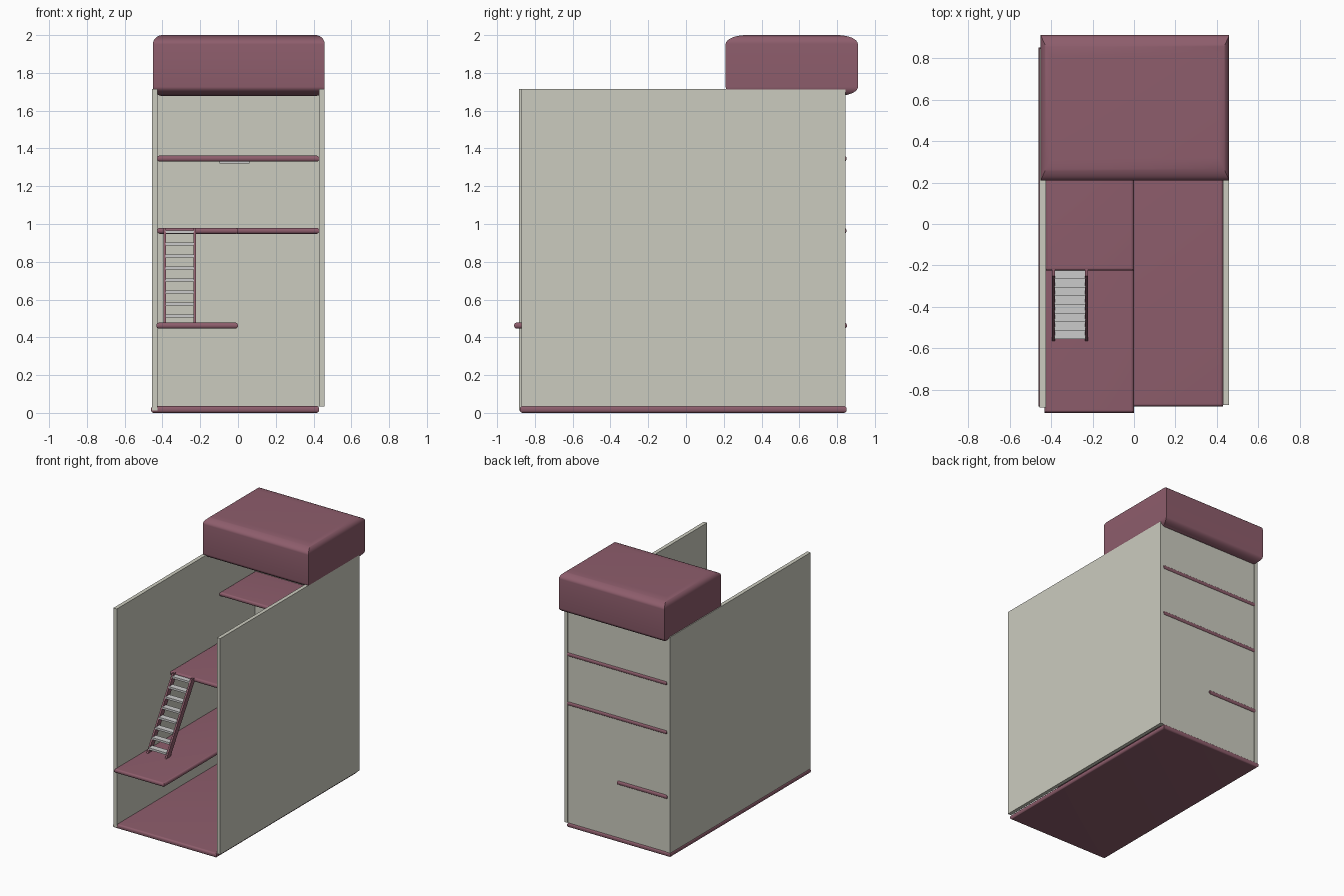
import bpy, bmesh, math

if "Cube" in bpy.data.objects:
    bpy.data.objects.remove(bpy.data.objects["Cube"])

maroon = bpy.data.materials.new("maroon")
maroon.diffuse_color = (0.27, 0.11, 0.15, 1)
maroon.use_nodes = True
maroon.node_tree.nodes["Principled BSDF"].inputs["Base Color"].default_value = maroon.diffuse_color
cream = bpy.data.materials.new("cream")
cream.diffuse_color = (0.60, 0.60, 0.52, 1)
cream.use_nodes = True
cream.node_tree.nodes["Principled BSDF"].inputs["Base Color"].default_value = cream.diffuse_color


def finish(bm, name, mat):
    bmesh.ops.recalc_face_normals(bm, faces=bm.faces[:])
    me = bpy.data.meshes.new(name)
    bm.to_mesh(me)
    bm.free()
    ob = bpy.data.objects.new(name, me)
    bpy.context.collection.objects.link(ob)
    if mat:
        me.materials.append(mat)
    return ob


def loft(bm, rings):
    """Skin a stack of equal-length point rings and cap both ends."""
    vs = [[bm.verts.new(p) for p in r] for r in rings]
    n = len(vs[0])
    for a, b in zip(vs, vs[1:]):
        for i in range(n):
            bm.faces.new((a[i], a[(i + 1) % n], b[(i + 1) % n], b[i]))
    bm.faces.new(vs[0])
    bm.faces.new(vs[-1])


def rect(x0, x1, y0, y1, z):
    return [(x0, y0, z), (x1, y0, z), (x1, y1, z), (x0, y1, z)]


def box(name, x, y, z, mat):
    bm = bmesh.new()
    loft(bm, [rect(*x, *y, z[0]), rect(*x, *y, z[1])])
    return finish(bm, name, mat)


def rounded_slab(name, x, y, z, rx=0.015, ry=0.015, rz=0.015, steps=8):
    """Slab with rounded top and bottom rims and mitred corners."""
    bm = bmesh.new()
    rings = []
    for end, sign in ((z[0], 1), (z[1], -1)):
        for k in range(steps + 1):
            t = k / steps if sign > 0 else 1 - k / steps
            a = t * math.pi / 2
            ix, iy = rx * (1 - math.sin(a)), ry * (1 - math.sin(a))
            rings.append(rect(x[0] + ix, x[1] - ix, y[0] + iy, y[1] - iy,
                              end + sign * rz * (1 - math.cos(a))))
    loft(bm, rings)
    ob = finish(bm, name, maroon)
    bpy.context.view_layer.objects.active = ob
    ob.select_set(True)
    bpy.ops.object.shade_smooth_by_angle(angle=math.radians(35))
    ob.select_set(False)
    return ob


# Walls
box("left_wall", (-0.455, -0.425), (-0.885, 0.845), (0.012, 1.715), cream)
box("right_wall", (0.428, 0.457), (-0.872, 0.845), (0.033, 1.715), cream)
box("back_wall", (-0.425, 0.428), (0.815, 0.843), (0.033, 1.70), cream)

# Floors
rounded_slab("ground_floor", (-0.46, 0.43), (-0.88, 0.85), (0.0, 0.036))
rounded_slab("first_level", (-0.432, 0.0), (-0.91, 0.852), (0.446, 0.478))
rounded_slab("second_level_left", (-0.428, 0.0), (-0.225, 0.85), (0.948, 0.98))
rounded_slab("second_level_right", (-0.02, 0.43), (0.38, 0.85), (0.948, 0.98))
rounded_slab("third_level", (-0.428, 0.43), (0.38, 0.85), (1.33, 1.362))

# Roof block
rounded_slab("roof", (-0.45, 0.459), (0.21, 0.91), (1.678, 2.0), 0.05, 0.11, 0.048, 12)

# Ceiling lamp panel
box("ceiling_lamp", (-0.097, 0.06), (0.52, 0.68), (1.319, 1.332), None)

# Stair: sloping stringers and open treads
for name, x0 in (("stringer_left", -0.395), ("stringer_right", -0.236)):
    bm = bmesh.new()
    side = [(-0.565, 0.475), (-0.515, 0.475), (-0.218, 0.95), (-0.218, 0.98), (-0.25, 0.98)]
    loft(bm, [[(x, y, z) for y, z in side] for x in (x0, x0 + 0.014)])
    finish(bm, name, maroon)
for i in range(8):
    y, z = -0.555 + i * 0.0415, 0.512 + i * 0.0635
    box(f"tread_{i + 1}", (-0.384, -0.233), (y, y + 0.047), (z - 0.008, z + 0.008), None)
